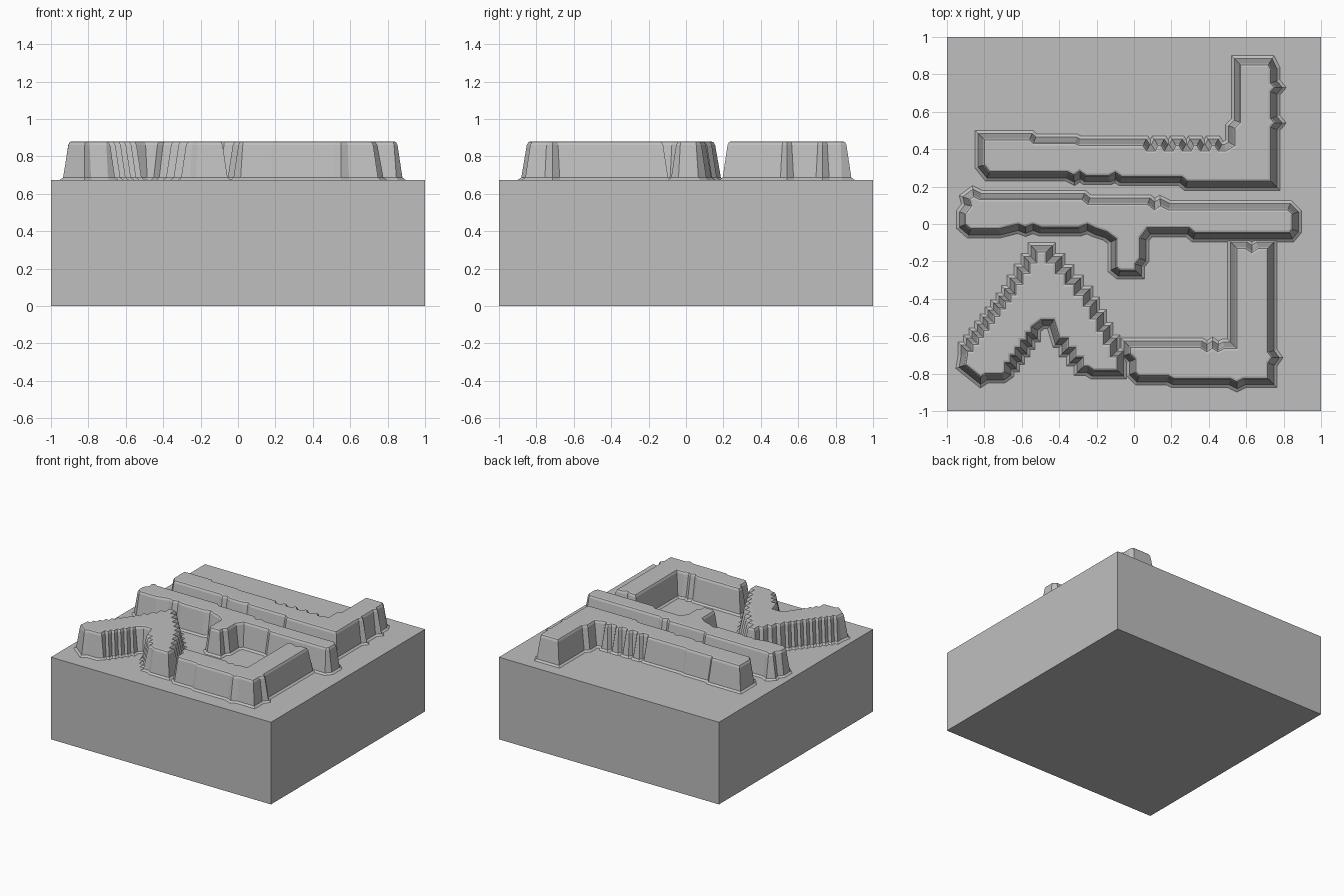
import bpy, bmesh
from mathutils import Vector

cube = bpy.data.objects.get("Cube")
if cube:
    bpy.data.objects.remove(cube, do_unlink=True)

stone = bpy.data.materials.new("stone_grey")
stone.use_nodes = True
grey = (0.52, 0.52, 0.52, 1)
stone.diffuse_color = grey
stone.node_tree.nodes["Principled BSDF"].inputs["Base Color"].default_value = grey

TOP = 0.675
# Wall cross-section: height and outward offset from the outline
SECTION = [(TOP - 0.02, 0.03), (TOP, 0.03), (TOP + 0.012, 0.014),
           (0.86, -0.012), (0.876, -0.02), (0.88, -0.03)]


def finish(name, bm):
    bmesh.ops.recalc_face_normals(bm, faces=bm.faces)
    mesh = bpy.data.meshes.new(name)
    bm.to_mesh(mesh)
    bm.free()
    mesh.materials.append(stone)
    obj = bpy.data.objects.new(name, mesh)
    bpy.context.collection.objects.link(obj)
    return obj


def stairs(a, b, count, x_first):
    """Stepped line from a towards b, without the end point."""
    a, b = Vector(a), Vector(b)
    pts = []
    for i in range(count):
        p, q = a.lerp(b, i / count), a.lerp(b, (i + 1) / count)
        pts += [tuple(p), (q.x, p.y) if x_first else (p.x, q.y)]
    return pts


def teeth(x0, x1, y, count, depth):
    """Shallow zigzag run along x."""
    step = (x1 - x0) / count
    pts = []
    for i in range(count):
        x = x0 + i * step
        pts += [(x, y), (x + step * 0.4, y), (x + step * 0.6, y - depth),
                (x + step * 0.85, y - depth)]
    return pts


def offset(pts, d):
    """Mitred outward offset of a clockwise outline."""
    out = []
    for i, p in enumerate(pts):
        e1 = (p - pts[i - 1]).normalized()
        e2 = (pts[(i + 1) % len(pts)] - p).normalized()
        n1, n2 = Vector((-e1.y, e1.x)), Vector((-e2.y, e2.x))
        out.append(p + (n1 + n2) * d / max(1 + n1.dot(n2), 0.6))
    return out


def ridge(name, outline):
    pts = [Vector(p) for p in outline]
    bm = bmesh.new()
    rings = [[bm.verts.new((p.x, p.y, z)) for p in offset(pts, d)]
             for z, d in SECTION]
    for low, high in zip(rings, rings[1:]):
        for i in range(len(pts)):
            bm.faces.new((low[i - 1], low[i], high[i], high[i - 1]))
    bm.faces.new(rings[0][::-1])
    cap = bm.faces.new(rings[-1])
    bmesh.ops.triangulate(bm, faces=[cap])
    finish(name, bm)


# Square base block
bm = bmesh.new()
bmesh.ops.create_cube(bm, size=1)
for v in bm.verts:
    v.co = (v.co.x * 2, v.co.y * 2, (v.co.z + 0.5) * TOP)
finish("base_block", bm)

# Rear wall with a raised arm at its left end
ridge("rear_wall",
      [(-0.82, 0.47), (-0.55, 0.47), (-0.53, 0.45), (-0.31, 0.45), (-0.29, 0.44)]
      + teeth(0.02, 0.5, 0.44, 5, 0.03)
      + [(0.52, 0.43), (0.52, 0.52), (0.55, 0.55), (0.55, 0.87), (0.73, 0.87),
         (0.75, 0.83), (0.75, 0.76), (0.775, 0.73), (0.75, 0.7), (0.75, 0.57),
         (0.775, 0.54), (0.75, 0.51), (0.75, 0.21), (0.28, 0.21), (0.25, 0.235),
         (-0.07, 0.235), (-0.1, 0.255), (-0.13, 0.24), (-0.26, 0.24),
         (-0.29, 0.26), (-0.32, 0.24), (-0.36, 0.26), (-0.78, 0.26), (-0.82, 0.31)])

# Long middle wall with a short stub to the front
ridge("middle_wall",
      [(-0.92, 0.06), (-0.89, 0.1), (-0.9, 0.14), (-0.86, 0.17), (-0.82, 0.15),
       (-0.27, 0.15), (-0.24, 0.125), (0.08, 0.125), (0.11, 0.1), (0.14, 0.12),
       (0.19, 0.095), (0.83, 0.095), (0.865, 0.06), (0.865, -0.035),
       (0.84, -0.065), (0.32, -0.065), (0.29, -0.04), (0.26, -0.04),
       (0.08, -0.04), (0.05, -0.08), (0.05, -0.19), (0.025, -0.22),
       (0.025, -0.265), (-0.08, -0.265), (-0.11, -0.24), (-0.11, -0.09),
       (-0.15, -0.06), (-0.21, -0.04), (-0.25, -0.02), (-0.29, -0.035),
       (-0.5, -0.035), (-0.54, -0.02), (-0.58, -0.035), (-0.62, -0.02),
       (-0.66, -0.03), (-0.72, -0.045), (-0.88, -0.045), (-0.92, -0.01)])

# Forked wall with stepped flanks
ridge("forked_wall",
      stairs((-0.91, -0.7), (-0.65, -0.36), 9, False)
      + stairs((-0.65, -0.36), (-0.5, -0.13), 4, False)
      + stairs((-0.5, -0.13), (-0.25, -0.42), 5, True)
      + stairs((-0.25, -0.42), (-0.07, -0.76), 5, True)
      + [(-0.07, -0.8), (-0.22, -0.8)]
      + stairs((-0.25, -0.78), (-0.41, -0.58), 4, True)
      + [(-0.44, -0.53), (-0.49, -0.53)]
      + stairs((-0.53, -0.56), (-0.7, -0.8), 6, False)
      + [(-0.7, -0.82), (-0.79, -0.82), (-0.82, -0.84), (-0.92, -0.76)])

# Front corner wall
ridge("front_corner_wall",
      [(-0.04, -0.64), (0.36, -0.64), (0.39, -0.66), (0.42, -0.64),
       (0.45, -0.66), (0.48, -0.645), (0.53, -0.645), (0.53, -0.11),
       (0.6, -0.11), (0.63, -0.13), (0.66, -0.11), (0.735, -0.11),
       (0.735, -0.68), (0.76, -0.715), (0.735, -0.75), (0.735, -0.845),
       (0.59, -0.845), (0.55, -0.865), (0.51, -0.845), (0.21, -0.845),
       (0.18, -0.83), (0.02, -0.83), (-0.01, -0.8), (-0.01, -0.73), (-0.04, -0.7)])
